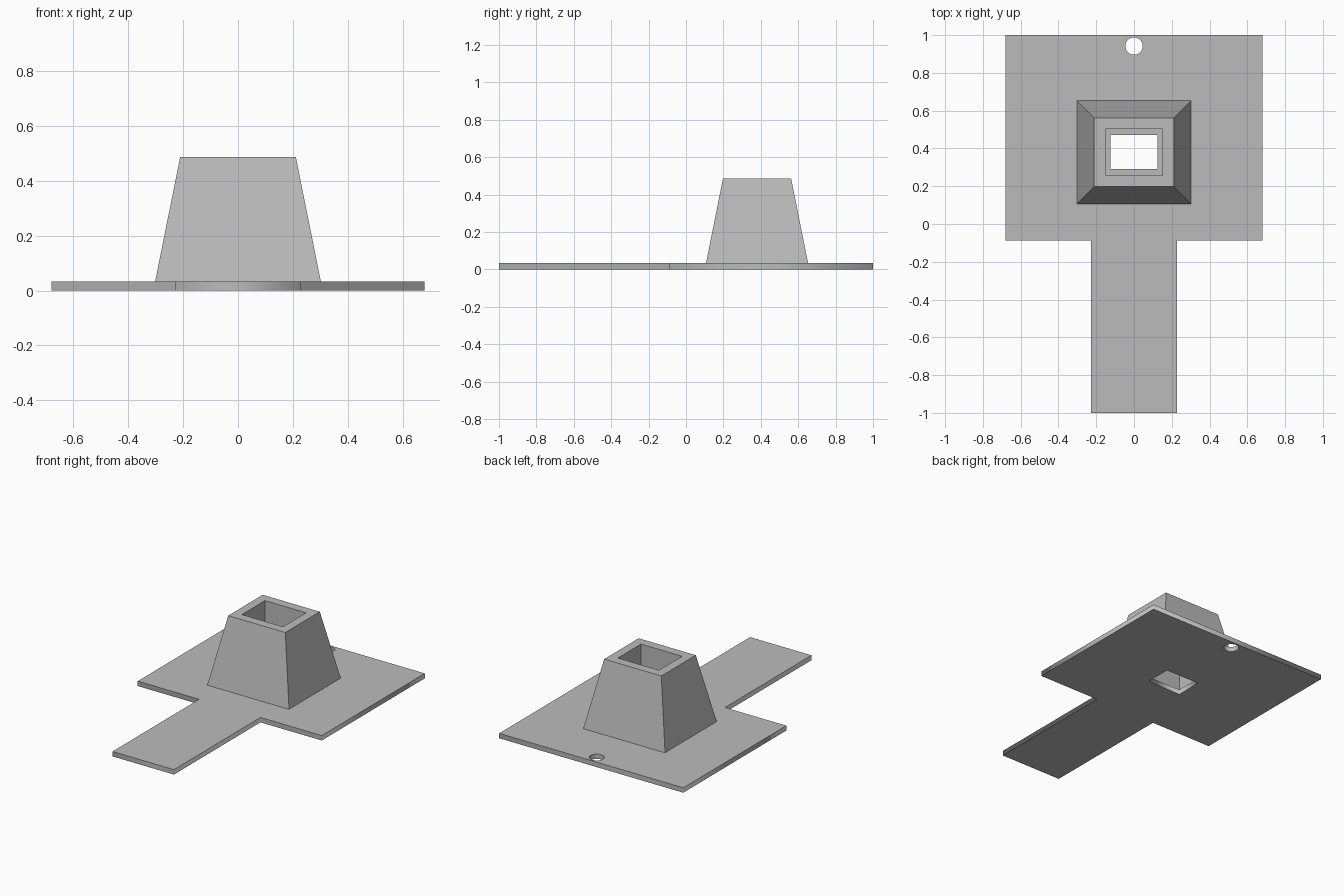
import bpy, bmesh
from math import cos, sin, pi

cube = bpy.data.objects.get("Cube")
if cube:
    bpy.data.objects.remove(cube, do_unlink=True)

PLATE_H = 0.033
TOP_Z = 0.487
CENTRE_Y = 0.38

grey = bpy.data.materials.new("plain grey")
grey.use_nodes = True
grey.diffuse_color = (0.5, 0.5, 0.5, 1)
grey.node_tree.nodes["Principled BSDF"].inputs["Base Color"].default_value = grey.diffuse_color


def rectangle(half_x, half_y, cy=CENTRE_Y):
    return [(-half_x, cy - half_y), (half_x, cy - half_y),
            (half_x, cy + half_y), (-half_x, cy + half_y)]


# Base plate: wide panel with a front tongue, a socket opening and a hanging hole
half_outline = [(0.227, -1), (0.227, -0.087), (0.68, -0.087), (0.68, 1)]
outline = half_outline + [(-x, y) for x, y in reversed(half_outline)]
round_hole = [(0.046 * cos(i * pi / 16), 0.942 + 0.046 * sin(i * pi / 16)) for i in range(32)]

curve = bpy.data.curves.new("base_plate", "CURVE")
curve.dimensions = "2D"
curve.fill_mode = "BOTH"
curve.extrude = PLATE_H / 2
for loop in (outline, rectangle(0.125, 0.09), round_hole):
    spline = curve.splines.new("POLY")
    spline.points.add(len(loop) - 1)
    for point, (x, y) in zip(spline.points, loop):
        point.co = (x, y, 0, 1)
    spline.use_cyclic_u = True
curve.materials.append(grey)
plate = bpy.data.objects.new("base_plate", curve)
plate.location.z = PLATE_H / 2
bpy.context.collection.objects.link(plate)
bpy.ops.object.select_all(action="DESELECT")
plate.select_set(True)
bpy.context.view_layer.objects.active = plate
bpy.ops.object.convert(target="MESH")

# Tapered socket: sloping outside, flat rim, straight-walled cavity
bm = bmesh.new()
rings = []
for half_x, half_y, z in ((0.302, 0.273, PLATE_H), (0.211, 0.182, TOP_Z),
                          (0.152, 0.122, TOP_Z), (0.152, 0.122, PLATE_H)):
    rings.append([bm.verts.new((x, y, z)) for x, y in rectangle(half_x, half_y)])
for lower, upper in zip(rings, rings[1:]):
    for i in range(4):
        j = (i + 1) % 4
        bm.faces.new((lower[i], lower[j], upper[j], upper[i]))
mesh = bpy.data.meshes.new("tapered_socket")
bm.to_mesh(mesh)
bm.free()
mesh.materials.append(grey)
bpy.context.collection.objects.link(bpy.data.objects.new("tapered_socket", mesh))
